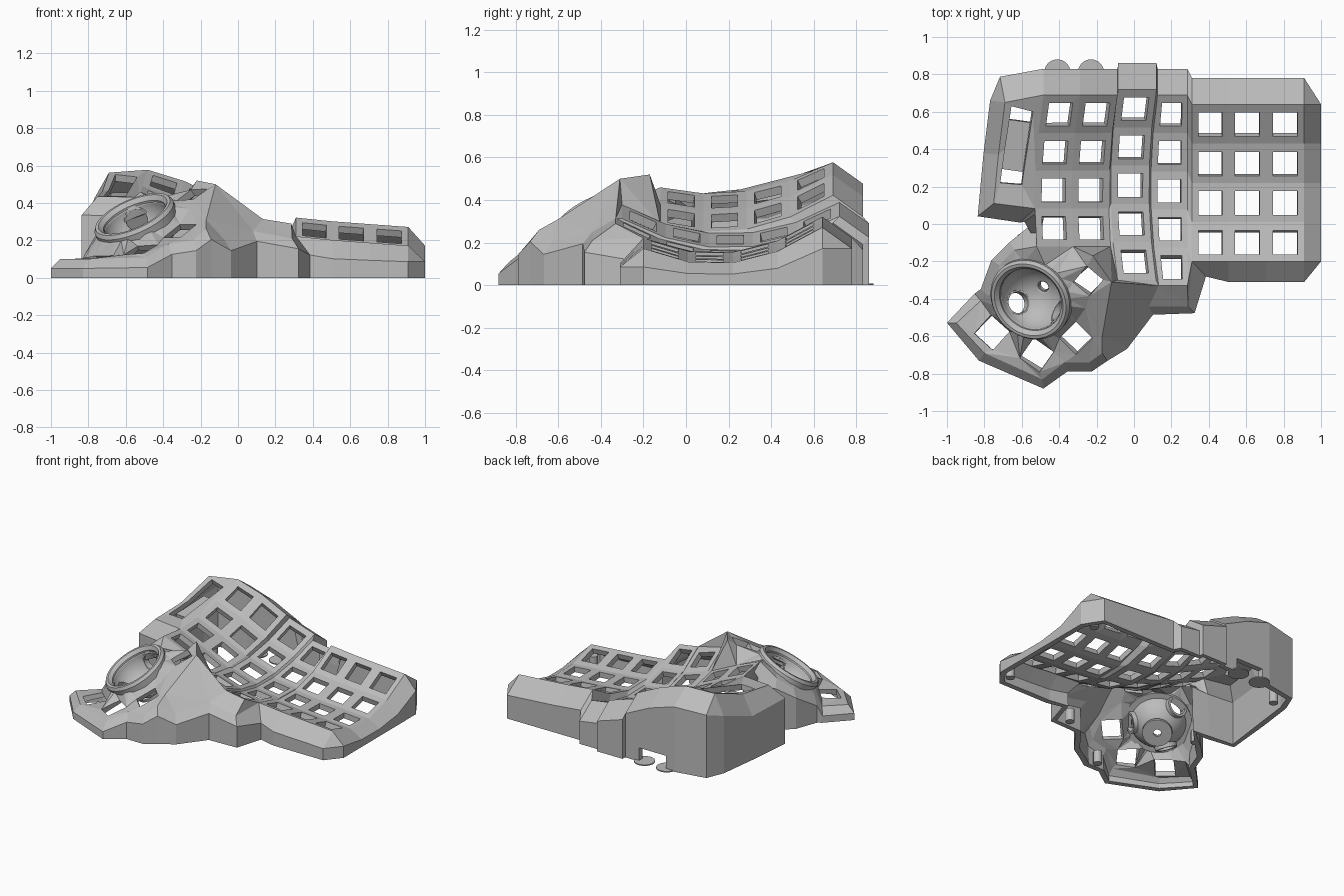
import bpy, bmesh
from math import sin, cos, pi, radians
from mathutils import Vector, Matrix
from mathutils.geometry import delaunay_2d_cdt

if "Cube" in bpy.data.objects:
    bpy.data.objects.remove(bpy.data.objects["Cube"])

grey = bpy.data.materials.new("matte grey plastic")
grey.use_nodes = True
grey.diffuse_color = (0.5, 0.5, 0.5, 1)
grey.node_tree.nodes["Principled BSDF"].inputs["Base Color"].default_value = (0.5, 0.5, 0.5, 1)


def make_object(name, bm, matrix=None):
    mesh = bpy.data.meshes.new(name)
    bm.to_mesh(mesh)
    bm.free()
    mesh.materials.append(grey)
    obj = bpy.data.objects.new(name, mesh)
    bpy.context.collection.objects.link(obj)
    if matrix:
        obj.matrix_world = matrix
    return obj


def smooth(obj):
    bpy.ops.object.select_all(action='DESELECT')
    obj.select_set(True)
    bpy.context.view_layer.objects.active = obj
    bpy.ops.object.shade_smooth_by_angle(angle=radians(30))


def cylinder(name, radius, depth, matrix, sides=32):
    bm = bmesh.new()
    bmesh.ops.create_cone(bm, cap_ends=True, segments=sides, radius1=radius,
                          radius2=radius, depth=depth)
    return make_object(name, bm, matrix)


def lathe(profile, closed=True, sides=64):
    bm = bmesh.new()
    step = 2 * pi / sides
    rings = [[bm.verts.new((r * cos(k * step), r * sin(k * step), z)) for r, z in profile]
             for k in range(sides)]
    for k in range(sides):
        a, b = rings[k - 1], rings[k]
        for j in range(0 if closed else 1, len(profile)):
            bm.faces.new((a[j - 1], b[j - 1], b[j], a[j]))
    bmesh.ops.recalc_face_normals(bm, faces=bm.faces)
    return bm


def tube(name, inner, outer, low, high, matrix):
    smooth(make_object(name, lathe([(outer, low), (outer, high), (inner, high), (inner, low)]), matrix))


def inside(p, poly):
    hit = False
    for a, b in zip(poly, poly[1:] + poly[:1]):
        if (a.y > p.y) != (b.y > p.y):
            if p.x < a.x + (p.y - a.y) * (b.x - a.x) / (b.y - a.y):
                hit = not hit
    return hit


shell = bmesh.new()


def face(*points):
    shell.faces.new([shell.verts.new(p) for p in points])


def dish(x, y, base, curve, bend, middle=.13):
    t = (y - middle) ** 2
    return Vector((x + bend * t, y, base + curve * t))


# Key columns: left and right (x, base, curve, bend), back edge, pitch, rows, lowest point
outer_line, second_line = (-.53, .43, .47, .15), (-.335, .345, .55, .15)
COLUMNS = [
    (outer_line, second_line, .69, .2025, 4, .13),
    (second_line, (-.135, .25, .55, .15), .69, .2025, 4, .13),
    ((-.125, .24, .55, .15), (.08, .175, .55, .15), .72, .204, 5, .2),
    ((.09, .16, .55, .15), (.285, .135, .55, 0), .69, .204, 5, .2),
    ((.31, .15, .66, 0), (.505, .13, .66, 0), .64, .21, 4, .13),
    ((.505, .13, .66, 0), (.705, .115, .66, 0), .64, .21, 4, .13),
    ((.705, .115, .66, 0), (.91, .1, .66, 0), .64, .21, 4, .13),
]
left, right = [], []
for lo, hi, back, pitch, rows, middle in COLUMNS:
    for side, (x, base, curve, bend) in ((left, lo), (right, hi)):
        side.append([dish(x, back - i * pitch, base, curve, bend, middle) for i in range(rows + 1)])
    for i in range(rows):
        a, b, c, d = left[-1][i], left[-1][i + 1], right[-1][i + 1], right[-1][i]
        outer = [a, b, c, d]
        hole = []
        for u, v in ((.18, .21), (.18, .82), (.83, .82), (.83, .21)):
            hole.append(a.lerp(d, u).lerp(b.lerp(c, u), v))
        for k in range(4):
            j = (k + 1) % 4
            face(outer[k], outer[j], hole[j], hole[k])

# Risers between neighbouring columns at different heights
for k in (1, 2, 3):
    r, l = right[k], left[k + 1]
    for i in range(min(len(r), len(l)) - 1):
        face(r[i], r[i + 1], l[i + 1], l[i])

# Slider panel beside the first column
edge = left[0]
tl, ml, bl = [dish(x, y, .435, .47, 0) for x, y in ((-.69, .65), (-.725, .37), (-.75, .11))]
slot = [dish(x, y, .435, .47, 0) for x, y in
        ((-.655, .63), (-.69, .4), (-.715, .22), (-.6, .21), (-.54, .6))]
face(tl, ml, slot[1], slot[0])
face(ml, bl, slot[2], slot[1])
face(bl, edge[3], slot[3], slot[2])
face(slot[3], edge[3], edge[2], slot[4])
face(slot[4], edge[2], edge[1], edge[0])
face(slot[4], edge[0], tl, slot[0])

# Thumb cluster: rim, ridge points, key openings and ball opening, triangulated together
RIM = [(-64, -14, 36), (-72, -22, 28), (-78, -38, 18), (-82, -41, 10), (-95, -53, 10),
       (-80, -69, 10), (-49, -83, 11), (-37, -74, 18), (-24, -74, 20), (-17, -69, 26),
       (-7, -63, 20), (8, -44, 25), (29, -44, 21)]
RIDGE = [(-22, -17, 52), (-12, -31, 50), (-17, -60, 31), (-26, -45, 37)]
THUMB_KEYS = [(-.245, -.305, .445, -40, .35, .08), (-.31, -.61, .25, -45, .4, .088),
              (-.52, -.7, .15, -35, .25, .092), (-.76, -.58, .11, 48, .08, .094)]
rim = [Vector(p) / 100 for p in RIM]
ridge = [Vector(p) / 100 for p in RIDGE]
ball = Vector((-.55, -.4, .31))

thumb_loop = [edge[4]] + rim + [left[4][4], right[3][4], right[3][5], left[3][5],
                                right[2][5], left[2][5], left[2][4], right[1][4], left[1][4]]
holes = []
for x, y, z, yaw, slope, size in THUMB_KEYS:
    loop = []
    for k in range(4):
        t = radians(yaw + 45 + 90 * k)
        dx, dy = size * cos(t), size * sin(t)
        loop.append(Vector((x + dx, y + dy, z + slope * (dx + dy))))
    holes.append(loop)
loop = []
for k in range(32):
    dx, dy = .195 * cos(k * pi / 16), .195 * sin(k * pi / 16)
    loop.append(ball + Vector((dx, dy, .44 * (dx + dy))))
holes.append(loop)

points, links = [], []
for loop in [thumb_loop] + holes:
    start, n = len(points), len(loop)
    points += loop
    links += [(start + i, start + (i + 1) % n) for i in range(n)]
start = len(points)
points += ridge
links += [(start, start + 1), (start + 1, start + 2), (start + 1, points.index(left[3][5]))]
flat, _, tris, origin, _, _ = delaunay_2d_cdt([p.to_2d() for p in points], links, [], 0, 1e-5)
solid = [points[o[0]] if o else Vector((v.x, v.y, .2)) for v, o in zip(flat, origin)]
for tri in tris:
    corners = [solid[i] for i in tri]
    middle = sum(corners, Vector()) / 3
    if inside(middle, thumb_loop) and not any(inside(middle, h) for h in holes):
        face(*corners)

# Outer walls: slope out from the rim, then drop to the ground, with cut corners
chain = [tl, ml, bl, edge[3], edge[4]] + rim + [left[4][4], left[5][4], left[6][4]]
chain += right[6][::-1]
chain += [left[6][0], left[5][0], left[4][0], right[3][0], left[3][0], right[2][0],
          left[2][0], right[1][0], left[1][0], left[0][0]]
tops, mids, feet = [], [], []
for i, p in enumerate(chain):
    before, after = p - chain[i - 1], chain[(i + 1) % len(chain)] - p
    n1 = Vector((before.y, -before.x, 0)).normalized()
    n2 = Vector((after.y, -after.x, 0)).normalized()
    ways = [(n1 + n2).normalized()]
    if p in (tl, right[6][0], right[6][4]):
        ways = [n1, n2]
    for out in ways:
        reach, drop = .09, .1
        if p in rim:
            reach, drop = .05, .055
        elif out.y > .5:
            reach = .14
            if len(ways) == 1:
                out = Vector((0, 1, 0))
        elif out.y < -.5:
            reach = .11
        elif p.x < -.6:
            reach, drop = .08, .14
        m = p + out * reach
        m.z = p.z - min(drop, p.z / 2)
        tops.append(p)
        mids.append(m)
        feet.append(Vector((m.x, m.y, 0)))
for i in range(len(tops)):
    if tops[i - 1] == tops[i]:
        face(tops[i], mids[i - 1], mids[i])
    else:
        face(tops[i - 1], mids[i - 1], mids[i], tops[i])
    face(mids[i - 1], feet[i - 1], feet[i], mids[i])

bmesh.ops.remove_doubles(shell, verts=shell.verts, dist=2e-4)
bmesh.ops.recalc_face_normals(shell, faces=shell.faces)
if sum(f.normal.z * f.calc_area() for f in shell.faces) < 0:
    bmesh.ops.reverse_faces(shell, faces=shell.faces)

# Cable opening at the foot of the back wall
for spot, axis in (((-.42, 0, 0), (1, 0, 0)), ((-.2, 0, 0), (1, 0, 0)), ((0, 0, .1), (0, 0, 1))):
    wall = [f for f in shell.faces if f.calc_center_median().y > .8]
    geom = set(wall)
    for f in wall:
        geom.update(f.edges)
        geom.update(f.verts)
    bmesh.ops.bisect_plane(shell, geom=list(geom), plane_co=spot, plane_no=axis)
gone = []
for f in shell.faces:
    c = f.calc_center_median()
    if c.y > .8 and -.42 < c.x < -.2 and c.z < .1:
        gone.append(f)
bmesh.ops.delete(shell, geom=gone, context='FACES')
case = make_object("case_shell", shell)
thick = case.modifiers.new("thickness", 'SOLIDIFY')
thick.thickness = .04
thick.offset = -1

# Ball socket: turned ring, bowl with three bearing sleeves, sensor mount
tilt = Vector((-.44, -.44, 1)).to_track_quat('Z', 'Y').to_matrix().to_4x4()
socket = Matrix.Translation(ball) @ tilt
PROFILE = [(.225, -.06), (.228, .015), (.215, .035), (.198, .035), (.178, .012), (.178, -.06)]
smooth(make_object("socket_ring", lathe(PROFILE), socket))

bearings = [Vector(d).normalized() for d in ((-.42, -.12, -.9), (.05, 1, 0), (.87, -.4, -.3))]
arc = [radians(10 + 2.5 * k) for k in range(33)]
bm = lathe([(.185 * sin(t), -.185 * cos(t)) for t in arc], closed=False, sides=96)
pierced = []
for f in bm.faces:
    c = tilt @ f.calc_center_median()
    if any(c.dot(d) > 0 and c.cross(d).length < .064 for d in bearings):
        pierced.append(f)
bmesh.ops.delete(bm, geom=pierced, context='FACES')
bowl = make_object("socket_bowl", bm, socket)
smooth(bowl)
wall = bowl.modifiers.new("thickness", 'SOLIDIFY')
wall.thickness = .02
wall.offset = 0
for d in bearings:
    aim = d.to_track_quat('Z', 'Y').to_matrix().to_4x4()
    tube("bearing_sleeve", .058, .075, .162, .21, Matrix.Translation(ball) @ aim)
tube("sensor_mount", .026, .1, -.205, -.185, socket)

# Recessed slider bracket, screw posts and foot discs
lean = Matrix.Rotation(radians(-8), 4, 'Z') @ Matrix.Rotation(radians(9), 4, 'X')
bm = bmesh.new()
bmesh.ops.create_cube(bm, size=1)
bmesh.ops.scale(bm, vec=(.125, .27, .03), verts=bm.verts)
make_object("slider_bracket", bm, Matrix.Translation((-.627, .42, .42)) @ lean)
for x, y in ((.9, .66), (.9, -.21), (-.66, .66), (-.6, -.08), (-.28, -.71), (.22, -.4)):
    cylinder("screw_post", .03, .09, Matrix.Translation((x, y, .045)), 16)
for x in (-.41, -.23):
    cylinder("foot_disc", .07, .008, Matrix.Translation((x, .81, .004)))
